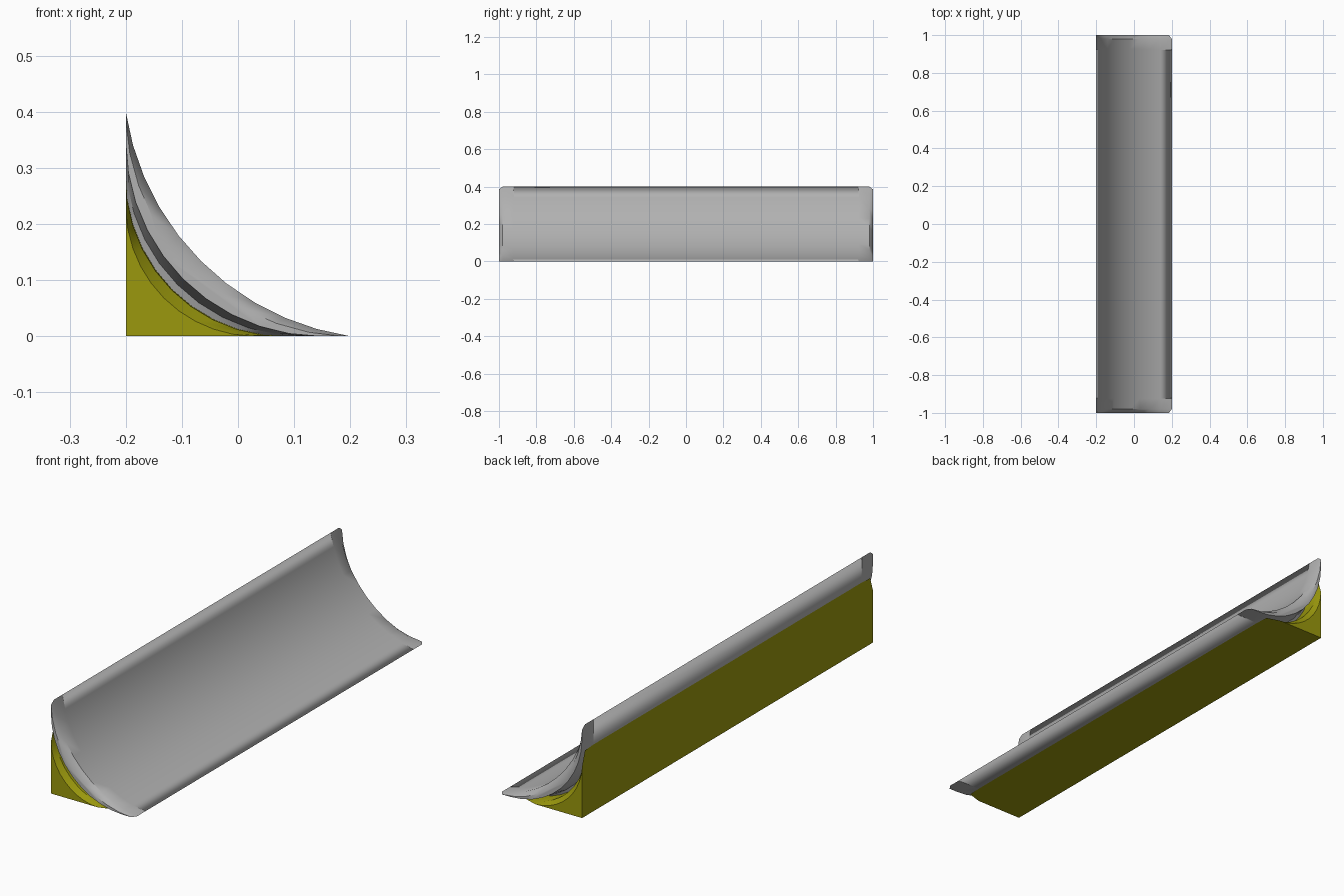
import bpy, bmesh, math

if "Cube" in bpy.data.objects:
    bpy.data.objects.remove(bpy.data.objects["Cube"])

N = 10  # segments along each concave curve


def arc(h, m):
    """Concave arc from (-0.2, h) to (h-0.2, 0); m is its diagonal mid point."""
    c = (h * h - 2 * m * m) / (2 * h - 4 * m)
    r = math.sqrt(2) * (c - m)
    a0 = math.atan2(h - c, -c) % (2 * math.pi)
    a1 = math.atan2(-c, h - c) % (2 * math.pi)
    pts = []
    for i in range(N + 1):
        a = a0 + (a1 - a0) * i / N
        pts.append((c + r * math.cos(a) - 0.2, max(0.0, c + r * math.sin(a))))
    return pts


def loft(name, stations, angle, color):
    """Skin matching closed profiles placed along y."""
    bm = bmesh.new()
    rings = [[bm.verts.new((x, y, z)) for x, z in prof] for y, prof in stations]
    n = len(rings[0])
    for a, b in zip(rings, rings[1:]):
        for i in range(n):
            j = (i + 1) % n
            bm.faces.new((a[i], a[j], b[j], b[i]))
    bm.faces.new(rings[0])
    bm.faces.new(rings[-1])
    bmesh.ops.recalc_face_normals(bm, faces=bm.faces)
    me = bpy.data.meshes.new(name)
    bm.to_mesh(me)
    bm.free()
    ob = bpy.data.objects.new(name, me)
    bpy.context.collection.objects.link(ob)
    bpy.ops.object.select_all(action='DESELECT')
    ob.select_set(True)
    bpy.context.view_layer.objects.active = ob
    bpy.ops.object.shade_smooth_by_angle(angle=math.radians(angle))
    mat = bpy.data.materials.new(name + "_paint")
    mat.diffuse_color = color
    mat.use_nodes = True
    mat.node_tree.nodes["Principled BSDF"].inputs["Base Color"].default_value = mat.diffuse_color
    me.materials.append(mat)
    return ob


def mirrored(half):
    """Stations from y=-1 inward, repeated for the +y end."""
    return [(-y, p) for y, p in half] + [(y, p) for y, p in reversed(half)]


def sheet(top, bottom):
    return arc(*top) + arc(*bottom)[::-1]


def wedge(h, m):
    return arc(h, m) + [(-0.2, 0.0)]


# curved riding surface: chamfered thin lips, thick middle
full = (0.40, 0.134)
ramp = loft("curved_ramp_sheet", mirrored([
    (1.0, sheet((0.385, 0.118), (0.345, 0.102))),
    (0.98, sheet(full, (0.340, 0.100))),
    (0.925, sheet(full, (0.318, 0.092))),
    (0.92, sheet(full, (0.29, 0.083))),
]), 45, (0.44, 0.44, 0.44, 1))

# softened long edges between the two lips
sharp = ramp.data.attributes.get("sharp_edge")
for e in ramp.data.edges:
    a, b = (ramp.data.vertices[i].co for i in e.vertices)
    long_edge = abs(a.y - b.y) > 1
    if sharp and long_edge and (min(a.x, b.x) > 0.19 or min(a.z, b.z) > 0.39):
        sharp.data[e.index].value = False

# solid wedge below with chamfered ends
loft("wedge_base", mirrored([
    (1.0, wedge(0.225, 0.068)),
    (0.98, wedge(0.287, 0.082)),
    (0.92, wedge(0.29, 0.083)),
]), 30, (0.325, 0.315, 0.004, 1))
